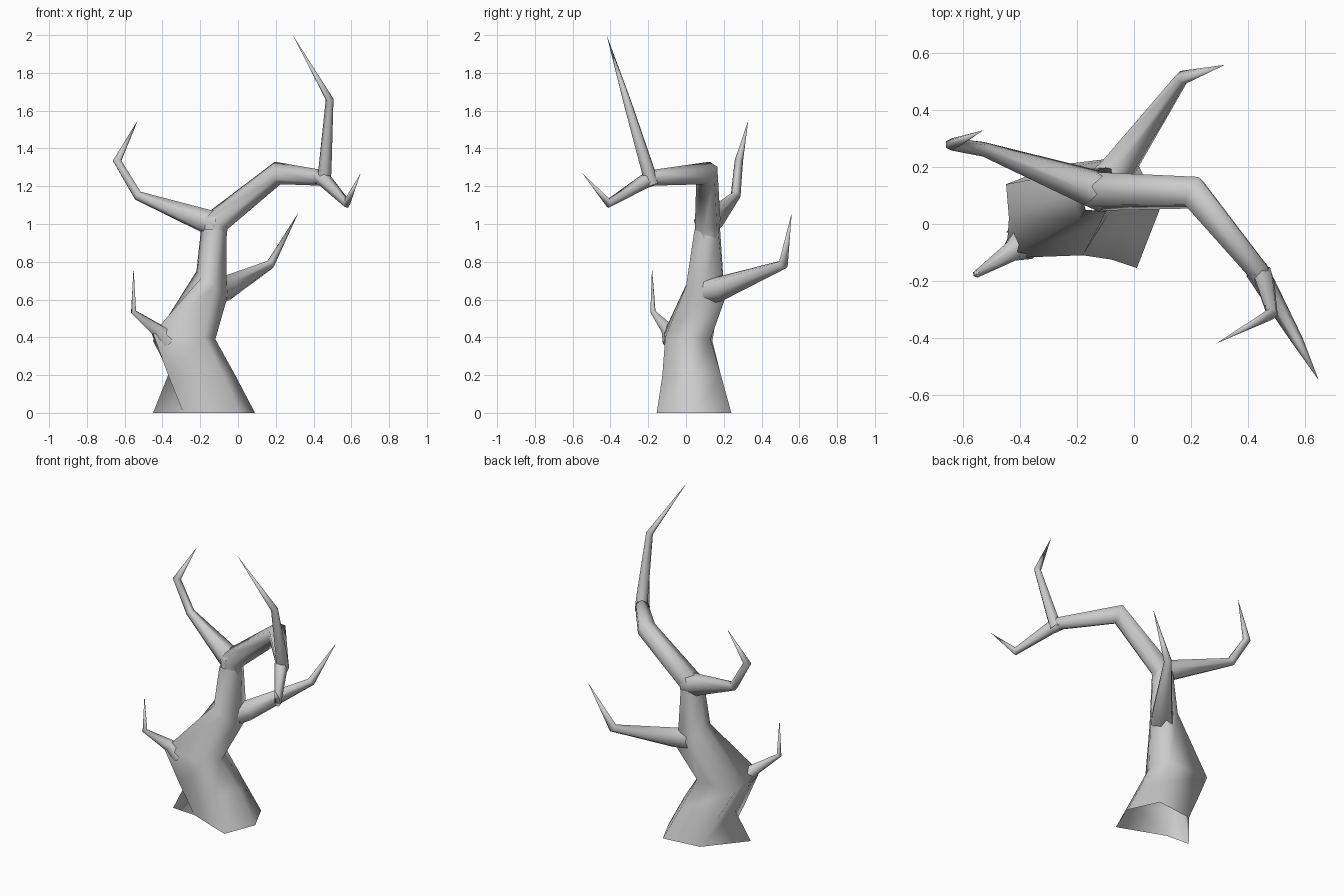
import bpy, bmesh, math
from mathutils import Vector

if "Cube" in bpy.data.objects:
    bpy.data.objects.remove(bpy.data.objects["Cube"])

bark = bpy.data.materials.new("grey bark")
bark.diffuse_color = (0.6, 0.6, 0.6, 1)
bark.use_nodes = True
bark.node_tree.nodes["Principled BSDF"].inputs["Base Color"].default_value = bark.diffuse_color


def loft(name, rings):
    """Skin a list of equal-length rings; a ring of one point closes to a tip."""
    bm = bmesh.new()
    rows = [[bm.verts.new(p) for p in ring] for ring in rings]
    for a, b in zip(rows, rows[1:]):
        n = max(len(a), len(b))
        for i in range(n):
            j = (i + 1) % n
            if len(b) == 1:
                bm.faces.new((a[i], a[j], b[0]))
            else:
                bm.faces.new((a[i], a[j], b[j], b[i]))
    bmesh.ops.recalc_face_normals(bm, faces=bm.faces)
    # make sure the skin faces outwards
    if bm.calc_volume(signed=True) < 0:
        bmesh.ops.reverse_faces(bm, faces=bm.faces)
    for f in bm.faces:
        f.smooth = True
    me = bpy.data.meshes.new(name)
    bm.to_mesh(me)
    bm.free()
    me.materials.append(bark)
    ob = bpy.data.objects.new(name, me)
    bpy.context.collection.objects.link(ob)
    return ob


def limb(name, path, sides=6):
    """Tapering mitred tube along (x, y, z, radius); last point is the tip."""
    pts = [Vector(p[:3]) for p in path]
    dirs = [(b - a).normalized() for a, b in zip(pts, pts[1:])]
    side = dirs[0].orthogonal().normalized()
    rings = []
    for i, p in enumerate(pts[:-1]):
        d = dirs[max(i - 1, 0)]
        m = (d + dirs[i]).normalized()
        up = d.cross(side)
        ring = []
        for k in range(sides):
            a = math.tau * k / sides
            o = (side * math.cos(a) + up * math.sin(a)) * path[i][3]
            ring.append(p + o - d * (o.dot(m) / d.dot(m)))
        rings.append(ring)
        side = d.rotation_difference(dirs[i]) @ side
    rings.append([pts[-1]])
    return loft(name, rings)


# Leaning trunk, open at the bottom, with a root flaring to the left
loft("trunk", [
    [(.01, -.155, 0), (.09, .05, 0), (0, .24, 0),
     (-.25, .21, 0), (-.45, -.03, 0), (-.29, -.04, 0)],
    [(-.08, -.125, .2), (-.015, .04, .2), (-.09, .185, .2),
     (-.345, .18, .18), (-.37, .02, .2), (-.37, -.08, .2)],
    [(-.18, -.11, .4), (-.12, .0, .39), (-.17, .13, .39),
     (-.45, .14, .38), (-.44, .02, .4), (-.45, -.12, .42)],
    [(-.12, .0, .67), (-.06, .08, .6), (-.08, .205, .6),
     (-.18, .19, .7), (-.22, .12, .75), (-.19, .02, .72)],
    [(-.1, .045, .97), (-.06, .1, .95), (-.08, .17, .97),
     (-.15, .18, .98), (-.195, .13, .98), (-.17, .05, .97)],
])

# Main arm continuing from the trunk to the right, and its two forks
limb("main_arm", [(-.125, .113, .9, .064), (-.123, .115, 1.005, .07),
                  (.21, .11, 1.27, .058), (.44, -.17, 1.245, .042),
                  (.475, -.225, 1.235, 0)])
limb("upper_fork", [(.45, -.18, 1.21, .04), (.46, -.2, 1.28, .036),
                    (.485, -.315, 1.66, .021), (.29, -.42, 2.0, 0)])
limb("lower_fork", [(.43, -.16, 1.25, .042), (.465, -.22, 1.225, .038),
                    (.575, -.41, 1.11, .021), (.65, -.55, 1.27, 0)])

# Side branches
limb("left_branch", [(-.1, .11, 1.0, .075), (-.16, .13, 1.01, .068),
                     (-.53, .263, 1.15, .026), (-.64, .28, 1.335, .022),
                     (-.53, .33, 1.55, 0)])
limb("back_branch", [(-.11, .13, .65, .075), (-.06, .19, .66, .066),
                     (.17, .515, .785, .025), (.32, .56, 1.06, 0)])
limb("low_branch", [(-.38, -.06, .39, .07), (-.43, -.095, .44, .038),
                    (-.553, -.175, .535, .014), (-.553, -.18, .77, 0)])
